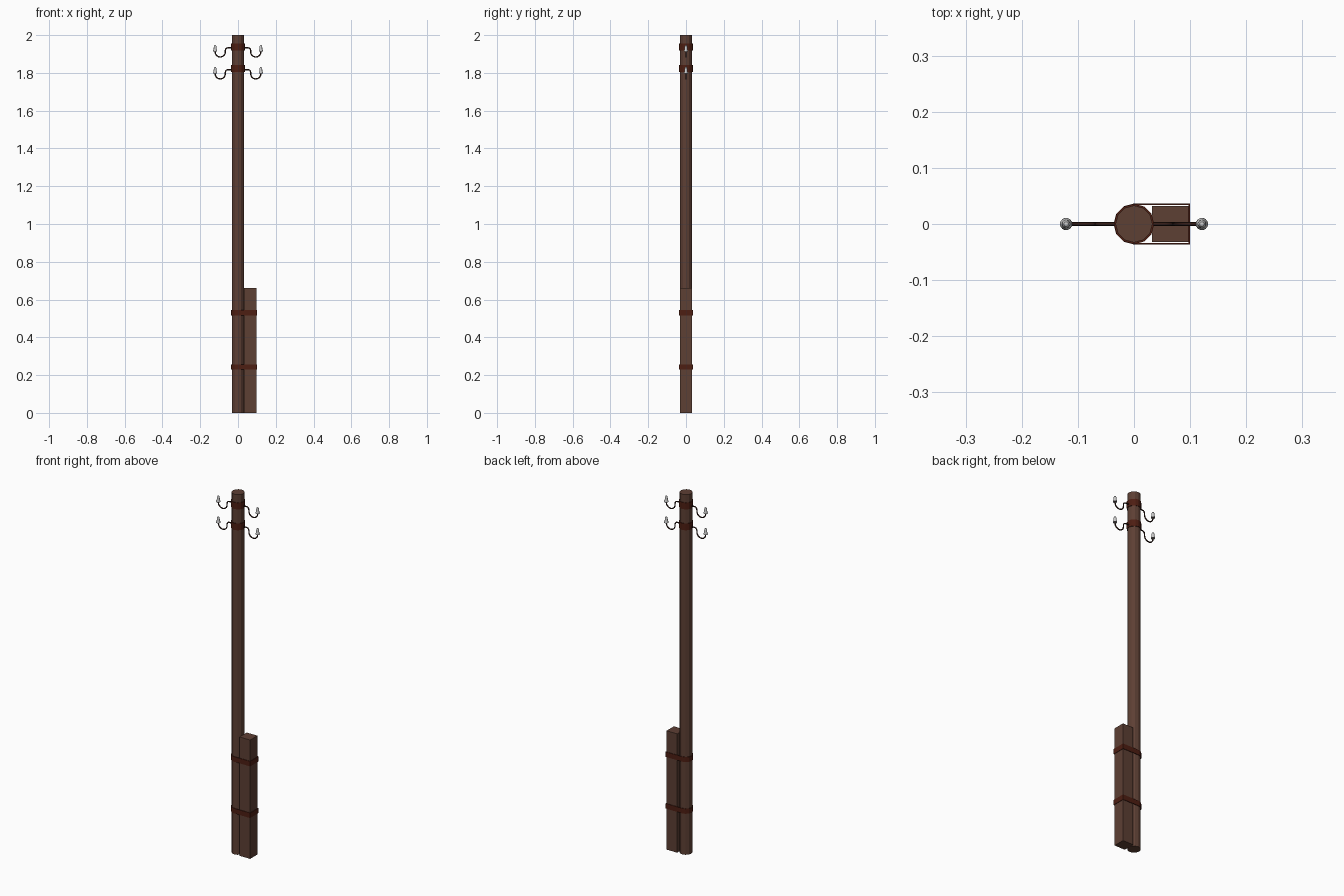
import bpy, bmesh, math

if "Cube" in bpy.data.objects:
    bpy.data.objects.remove(bpy.data.objects["Cube"])

def material(name, col):
    m = bpy.data.materials.new(name)
    m.diffuse_color = (*col, 1)
    m.use_nodes = True
    m.node_tree.nodes["Principled BSDF"].inputs["Base Color"].default_value = m.diffuse_color
    return m

WOOD = material("wood", (0.11, 0.05, 0.034))
RUST = material("rusty_iron", (0.075, 0.013, 0.006))
DARK = material("dark_iron", (0.035, 0.012, 0.008))
SIDES = 12

def to_object(bm, name, mat=None):
    bmesh.ops.recalc_face_normals(bm, faces=bm.faces)
    me = bpy.data.meshes.new(name)
    bm.to_mesh(me)
    bm.free()
    ob = bpy.data.objects.new(name, me)
    bpy.context.collection.objects.link(ob)
    if mat:
        me.materials.append(mat)
    return ob

def smooth(ob, angle):
    bpy.ops.object.select_all(action='DESELECT')
    ob.select_set(True)
    bpy.context.view_layer.objects.active = ob
    bpy.ops.object.shade_smooth_by_angle(angle=math.radians(angle))

def arc(cx, cy, r, a0, a1, n):
    return [(cx + r * math.cos(math.radians(a0 + (a1 - a0) * i / n)),
             cy + r * math.sin(math.radians(a0 + (a1 - a0) * i / n))) for i in range(n + 1)]

def prism(name, outline, z0, z1, mat):
    bm = bmesh.new()
    lo, hi = ([bm.verts.new((x, y, z)) for x, y in outline] for z in (z0, z1))
    n = len(outline)
    bm.faces.new(lo)
    bm.faces.new(hi)
    for i in range(n):
        j = (i + 1) % n
        bm.faces.new((lo[i], lo[j], hi[j], hi[i]))
    return to_object(bm, name, mat)

def band(name, outer, inner, z, h, mat):
    # hollow strap between two matching outlines
    bm = bmesh.new()
    rings = [[bm.verts.new((x, y, zz)) for x, y in o]
             for o, zz in ((outer, z - h / 2), (outer, z + h / 2), (inner, z + h / 2), (inner, z - h / 2))]
    n = len(outer)
    for k in range(4):
        a, b = rings[k], rings[(k + 1) % 4]
        for i in range(n):
            j = (i + 1) % n
            bm.faces.new((a[i], a[j], b[j], b[i]))
    return to_object(bm, name, mat)

# Pole and support post
prism("pole", arc(0, 0, 0.033, 0, 360, SIDES)[:-1], 0, 2.0, WOOD)
prism("support_post", [(0.032, -0.032), (0.097, -0.032), (0.097, 0.032), (0.032, 0.032)], 0, 0.66, WOOD)

# Straps tying the post to the pole
def strap_outline(r, x):
    return arc(0, 0, r, 90, 270, SIDES // 2) + [(x, -r), (x, r)]

for i, z in enumerate((0.243, 0.53)):
    band(f"post_strap_{i}", strap_outline(0.0365, 0.1), strap_outline(0.0335, 0.0975), z, 0.028, RUST)

# Insulator profile (radius, height above arm tip)
PROFILE = [(0.0, 0.0), (0.008, 0.0), (0.011, -0.003), (0.0105, 0.002), (0.008, 0.009),
           (0.0075, 0.017), (0.0065, 0.024), (0.004, 0.029), (0.0, 0.030)]

def insulator(name, x, z):
    bm = bmesh.new()
    vs = [bm.verts.new((r, 0, h)) for r, h in PROFILE]
    es = [bm.edges.new(p) for p in zip(vs, vs[1:])]
    bmesh.ops.spin(bm, geom=vs + es, cent=(0, 0, 0), axis=(0, 0, 1), angle=math.tau, steps=14)
    bmesh.ops.remove_doubles(bm, verts=bm.verts, dist=1e-5)
    ob = to_object(bm, name)
    ob.location = (x, 0, z)
    smooth(ob, 40)

def arm(name, side, z):
    # swan-neck: out, down, round and up
    pts = ([(0.03, z)] + arc(0.053, z - 0.014, 0.014, 90, 0, 5)
           + arc(0.094, z - 0.022, 0.027, 180, 360, 10) + [(0.121, z - 0.01)])
    cu = bpy.data.curves.new(name, 'CURVE')
    cu.dimensions = '3D'
    cu.bevel_depth = 0.0033
    cu.bevel_resolution = 2
    cu.use_fill_caps = True
    sp = cu.splines.new('POLY')
    sp.points.add(len(pts) - 1)
    for p, (x, h) in zip(sp.points, pts):
        p.co = (side * x, 0, h, 1)
    cu.materials.append(DARK)
    ob = bpy.data.objects.new(name, cu)
    bpy.context.collection.objects.link(ob)
    bpy.ops.object.select_all(action='DESELECT')
    ob.select_set(True)
    bpy.context.view_layer.objects.active = ob
    bpy.ops.object.convert(target='MESH')
    smooth(bpy.context.object, 50)

# Two collars with a pair of arms each
for i, z in enumerate((1.822, 1.938)):
    band(f"collar_{i}", arc(0, 0, 0.036, 0, 360, SIDES)[:-1],
         arc(0, 0, 0.033, 0, 360, SIDES)[:-1], z, 0.037, RUST)
    for label, side in (("left", -1), ("right", 1)):
        arm(f"arm_{label}_{i}", side, z - 0.005)
        insulator(f"insulator_{label}_{i}", side * 0.121, z - 0.021)
